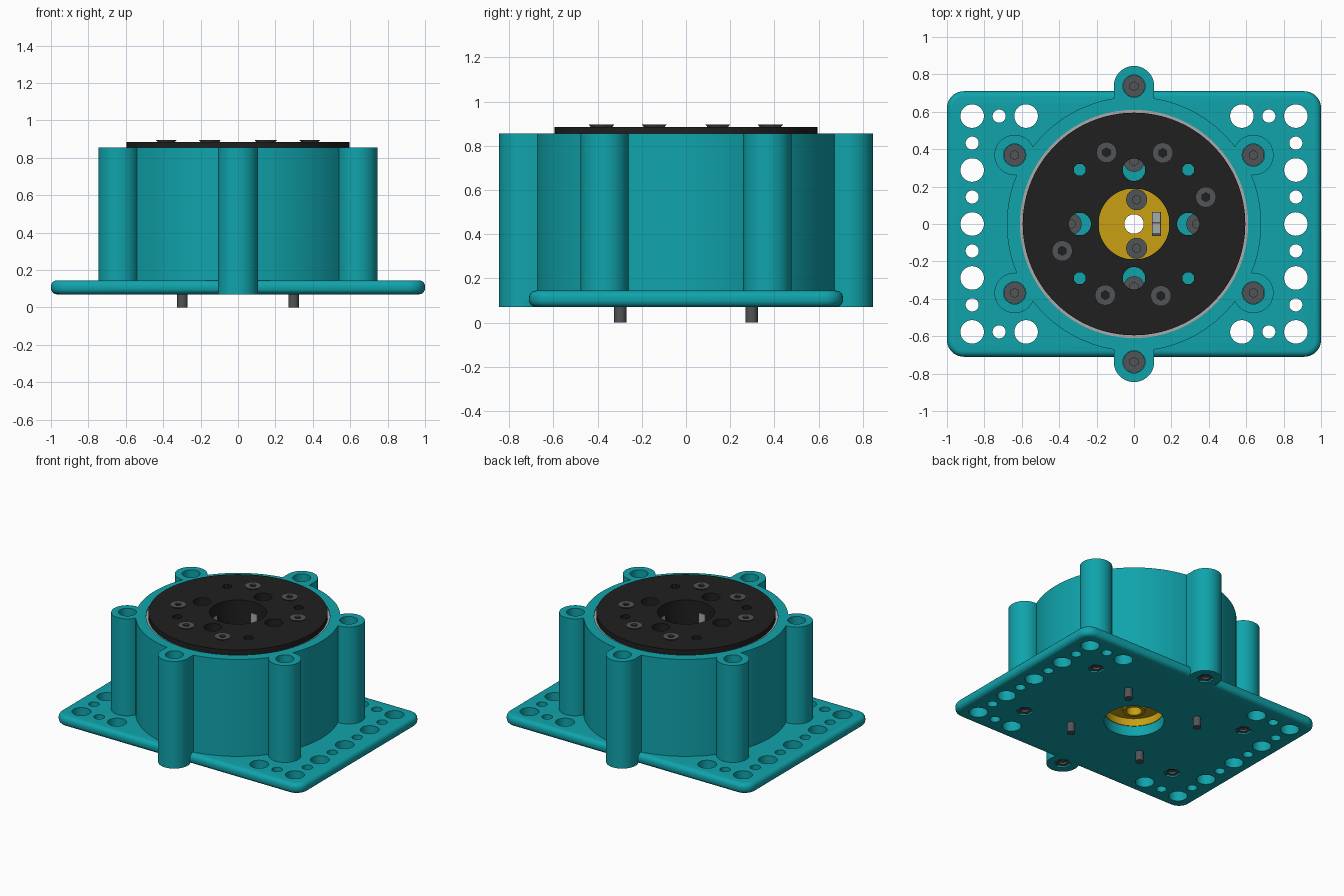
import bpy, bmesh
from math import radians, cos, sin, pi
from mathutils import Matrix, Vector

old = bpy.data.objects.get("Cube")
if old:
    bpy.data.objects.remove(old, do_unlink=True)


def material(name, rgb):
    m = bpy.data.materials.new(name)
    m.use_nodes = True
    m.diffuse_color = (*rgb, 1)
    m.node_tree.nodes["Principled BSDF"].inputs["Base Color"].default_value = (*rgb, 1)
    return m


teal = material("teal", (0.005, 0.37, 0.41))
black = material("black", (0.014, 0.014, 0.014))
steel = material("dark_steel", (0.085, 0.088, 0.092))
yellow = material("yellow", (0.58, 0.35, 0.006))
silver = material("light_grey", (0.4, 0.4, 0.41))


def rod(bm, x, y, r, z0, z1, n=32, r_low=None, turn=0):
    """Upright cylinder or cone from z0 to z1."""
    bmesh.ops.create_cone(
        bm, cap_ends=True, segments=n, radius1=r if r_low is None else r_low,
        radius2=r, depth=z1 - z0,
        matrix=Matrix.Translation((x, y, (z0 + z1) / 2)) @ Matrix.Rotation(turn, 4, "Z"))


def box(bm, center, size, turn=0):
    rot = Matrix.Rotation(turn, 4, "Z")
    return bmesh.ops.create_cube(
        bm, size=1, matrix=rot @ Matrix.Translation(center) @ Matrix.Diagonal((*size, 1)))


def finish(name, bm, mat):
    me = bpy.data.meshes.new(name)
    bm.to_mesh(me)
    bm.free()
    ob = bpy.data.objects.new(name, me)
    bpy.context.collection.objects.link(ob)
    if mat:
        me.materials.append(mat)
    return ob


def activate(ob):
    bpy.ops.object.select_all(action="DESELECT")
    ob.select_set(True)
    bpy.context.view_layer.objects.active = ob


def boolean(ob, bm, operation="DIFFERENCE"):
    """Apply a boolean with a temporary cutter that is removed afterwards."""
    cutter = finish("cutter", bm, None)
    mod = ob.modifiers.new("cut", "BOOLEAN")
    mod.operation, mod.solver, mod.object = operation, "EXACT", cutter
    mod.use_self = True
    activate(ob)
    bpy.ops.object.modifier_apply(modifier=mod.name)
    bpy.data.objects.remove(cutter, do_unlink=True)


def ring(name, mat, r_out, r_in, z0, z1, n=96):
    bm = bmesh.new()
    rod(bm, 0, 0, r_out, z0, z1, n)
    ob = finish(name, bm, mat)
    bm = bmesh.new()
    rod(bm, 0, 0, r_in, z0 - 0.1, z1 + 0.1, n)
    boolean(ob, bm)
    return ob


def polar(r, degrees):
    return r * cos(radians(degrees)), r * sin(radians(degrees))


def screw_heads(name, spots, r, z0, z1, r_low=None):
    """Row of screw heads with hex sockets."""
    bm = bmesh.new()
    for x, y in spots:
        rod(bm, x, y, r, z0, z1, r_low=r_low)
    ob = finish(name, bm, steel)
    bm = bmesh.new()
    for x, y in spots:
        rod(bm, x, y, 0.024, z1 - 0.015, z1 + 0.05, 6)
    boolean(ob, bm)
    return ob


BOTTOM, FLOOR, RIM, TOP = 0.07, 0.145, 0.855, 0.885
PITCH = 0.1442
lugs = [polar(0.737, 30 + 60 * i) for i in range(6)]
axes = [polar(0.29, 90 * i) for i in range(4)]
corners = [(sx, sy) for sx in (-1, 1) for sy in (-1, 1)]

# Base plate with rounded corners and edges
bm = bmesh.new()
box(bm, (0, 0, (BOTTOM + FLOOR) / 2), (2, 1.42, FLOOR - BOTTOM))
upright = [e for e in bm.edges if abs(e.verts[0].co.z - e.verts[1].co.z) > 0.01]
bmesh.ops.bevel(bm, geom=upright, offset=0.09, segments=8, profile=0.5, affect="EDGES")
plate = finish("base_plate", bm, teal)
bev = plate.modifiers.new("round", "BEVEL")
bev.width, bev.segments, bev.limit_method = 0.032, 5, "ANGLE"
activate(plate)
bpy.ops.object.modifier_apply(modifier="round")

# Mounting holes, centre opening and nut pockets in the plate
bm = bmesh.new()
rod(bm, 0, 0, 0.2, 0, 0.3, 64)
for side in (-1, 1):
    for k in range(-4, 5):
        rod(bm, side * 6 * PITCH, k * PITCH, 0.035 if k % 2 else 0.063, 0, 0.3)
for sx, sy in corners:
    rod(bm, sx * 5 * PITCH, sy * 4 * PITCH, 0.035, 0, 0.3)
    rod(bm, sx * 4 * PITCH, sy * 4 * PITCH, 0.063, 0, 0.3)
for x, y in lugs:
    rod(bm, x, y, 0.056, 0, BOTTOM + 0.03, 6)
boolean(plate, bm)

# Round housing with six screw lugs
bm = bmesh.new()
rod(bm, 0, 0, 0.68, 0.1, RIM, 128)
housing = finish("housing", bm, teal)
bm = bmesh.new()
for x, y in lugs:
    rod(bm, x, y, 0.108, BOTTOM if abs(x) < 0.1 else 0.1, RIM, 48)
boolean(housing, bm, "UNION")
bm = bmesh.new()
for side in (-1, 1):
    box(bm, (0, side * 0.69, (BOTTOM + RIM) / 2 + 0.015), (0.215, 0.09, RIM - BOTTOM - 0.03))
boolean(housing, bm, "UNION")
bm = bmesh.new()
rod(bm, 0, 0, 0.61, 0, 1, 128)
for x, y in lugs:
    rod(bm, x, y, 0.06, 0.4, 1)
    rod(bm, x, y, 0.056, 0, BOTTOM + 0.03, 6)
boolean(housing, bm)

# Housing screws deep in the lugs, with nuts underneath
screw_heads("housing_screws", lugs, 0.058, 0.38, 0.46)
bm = bmesh.new()
for x, y in lugs:
    rod(bm, x, y, 0.054, BOTTOM + 0.01, BOTTOM + 0.035, 6)
nuts = finish("housing_nuts", bm, steel)
bm = bmesh.new()
for x, y in lugs:
    rod(bm, x, y, 0.028, 0, BOTTOM + 0.025, 16)
boolean(nuts, bm)

# Bearing ring in the gap around the rotor
ring("bearing_ring", silver, 0.612, 0.57, 0.6, 0.848, 128)

# Black output rotor with centre bore and tool holes
rotor = ring("output_rotor", black, 0.595, 0.19, 0.78, TOP, 128)
ring("rotor_sleeve", black, 0.22, 0.19, 0.62, 0.8)
bm = bmesh.new()
for x, y in axes:
    rod(bm, x, y, 0.06, 0.5, 1)
for sx, sy in corners:
    rod(bm, sx * 0.29, sy * 0.29, 0.033, 0.5, 1, 8, turn=pi / 8)
boolean(rotor, bm)

# Rotor screws standing slightly proud
spots = [polar(0.41, a) for a in (20.5, 68, 111, 200.5, 248, 290.5)]
screw_heads("rotor_screws", spots, 0.055, 0.87, 0.895, r_low=0.035)

# Light gear faces showing through the sleeve on four sides
bm = bmesh.new()
for i in range(4):
    box(bm, (0.19, 0, 0.76), (0.008, 0.05, 0.08), i * pi / 2)
finish("gear_faces", bm, silver)

# Yellow motor core: disc, skirt and hub
ring("core_disc", yellow, 0.225, 0.052, 0.2, 0.25)
ring("core_skirt", yellow, 0.225, 0.195, FLOOR, 0.21)
ring("core_hub", yellow, 0.075, 0.052, FLOOR, 0.21, 32)
screw_heads("core_screws", [(0.014, 0.13), (0.014, -0.13)], 0.056, 0.24, 0.29)
bm = bmesh.new()
box(bm, (0.12, 0, 0.262), (0.05, 0.13, 0.03))
finish("core_connector", bm, steel)
bm = bmesh.new()
box(bm, (0.12, 0.036, 0.28), (0.04, 0.05, 0.008))
box(bm, (0.12, -0.022, 0.28), (0.04, 0.05, 0.008))
finish("connector_contacts", bm, silver)

# Screws on the housing floor and pins under the plate
screw_heads("floor_screws", [polar(0.335, 90 * i) for i in range(4)], 0.056, 0.14, 0.19)
bm = bmesh.new()
for sx, sy in corners:
    rod(bm, sx * 0.297, sy * 0.297, 0.028, 0, 0.12, 24)
finish("bottom_pins", bm, steel)

# Smooth round walls, keep sharp edges
for ob in bpy.context.scene.objects:
    if ob.type == "MESH":
        activate(ob)
        bpy.ops.object.shade_smooth_by_angle(angle=radians(30))
